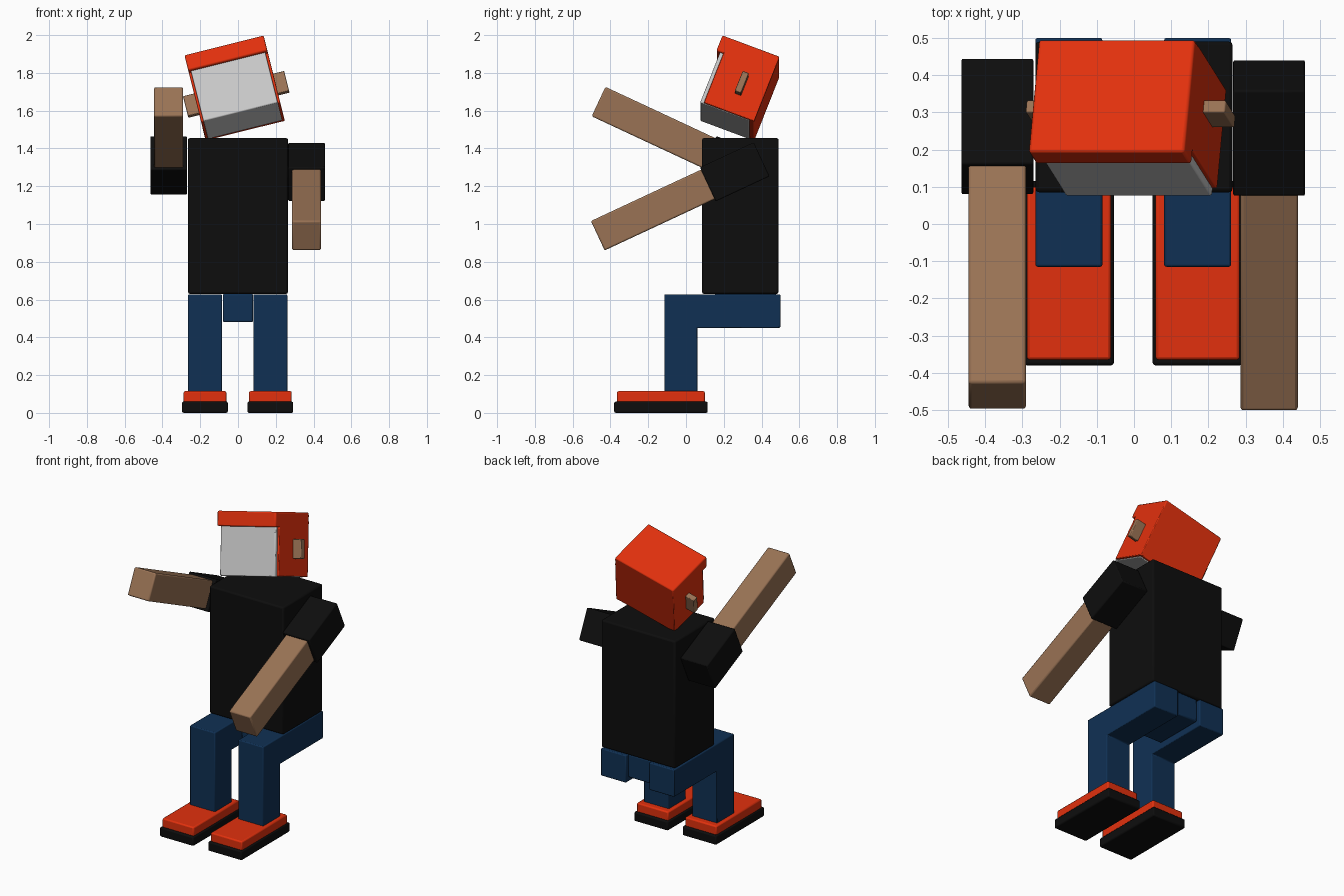
import bpy, bmesh
from math import radians
from mathutils import Matrix, Vector

cube = bpy.data.objects.get("Cube")
if cube:
    bpy.data.objects.remove(cube, do_unlink=True)


def material(name, rgb, rough=0.6):
    m = bpy.data.materials.new(name)
    m.use_nodes = True
    m.diffuse_color = (*rgb, 1)
    bsdf = m.node_tree.nodes["Principled BSDF"]
    bsdf.inputs["Base Color"].default_value = (*rgb, 1)
    bsdf.inputs["Roughness"].default_value = rough
    return m


RED = material("orange_red", (0.76, 0.03, 0.004))
BLACK = material("black", (0.004, 0.004, 0.004))
BLUE = material("denim_blue", (0.005, 0.030, 0.088))
SKIN = material("tan_skin", (0.32, 0.17, 0.09))
GREY = material("light_grey", (0.58, 0.58, 0.58))


def prism(name, profile, x0, x1, mat, bevel=0.008, matrix=None):
    """Extrude a (y, z) profile from x0 to x1 and soften its edges."""
    bm = bmesh.new()
    face = bm.faces.new([bm.verts.new((x0, y, z)) for y, z in profile])
    ext = bmesh.ops.extrude_face_region(bm, geom=[face])
    new = [v for v in ext["geom"] if isinstance(v, bmesh.types.BMVert)]
    bmesh.ops.translate(bm, verts=new, vec=(x1 - x0, 0, 0))
    bmesh.ops.recalc_face_normals(bm, faces=bm.faces)
    me = bpy.data.meshes.new(name)
    bm.to_mesh(me)
    bm.free()
    me.materials.append(mat)
    ob = bpy.data.objects.new(name, me)
    bpy.context.collection.objects.link(ob)
    if matrix is not None:
        ob.matrix_world = matrix
    if bevel:
        mod = ob.modifiers.new("soft_edges", "BEVEL")
        mod.width = bevel
        mod.segments = 2
    return ob


def box(name, x, y, z, mat, bevel=0.008, matrix=None):
    profile = [(y[0], z[0]), (y[1], z[0]), (y[1], z[1]), (y[0], z[1])]
    return prism(name, profile, x[0], x[1], mat, bevel, matrix)


# Torso and hips
box("torso", (-0.265, 0.265), (0.085, 0.49), (0.63, 1.455), BLACK, 0.01)
box("hips", (-0.08, 0.08), (0.15, 0.48), (0.48, 0.63), BLUE)

# Bent legs and shoes
LEG = [(-0.115, 0.10), (0.06, 0.10), (0.06, 0.45), (0.50, 0.45),
       (0.50, 0.627), (-0.115, 0.627)]
for side, cx in (("left", 0.171), ("right", -0.175)):
    prism(side + "_leg", LEG, cx - 0.09, cx + 0.09, BLUE, 0.006)
    box(side + "_shoe", (cx - 0.113, cx + 0.113), (-0.365, 0.10), (0.05, 0.115), RED)
    box(side + "_sole", (cx - 0.121, cx + 0.121), (-0.38, 0.115), (0, 0.06), BLACK)

# Arms: sleeve and forearm share a tilted axis, with the hand toward -y
for side, x, y, z, tilt in (("left", 0.363, 0.258, 1.276, 25),
                            ("right", -0.367, 0.262, 1.31, -25)):
    m = Matrix.Translation((x, y, z)) @ Matrix.Rotation(radians(tilt), 4, "X")
    box(side + "_sleeve", (-0.097, 0.097), (-0.157, 0.157), (-0.099, 0.099), BLACK, 0.006, m)
    box(side + "_forearm", (-0.077, 0.077), (-0.80, 0), (-0.086, 0.086), SKIN, 0.008, m)

# Head, rolled sideways and looking up; local origin at the hood's top front edge
ROLL = Matrix.Rotation(radians(-14), 4, "Y") @ Matrix.Rotation(radians(-21), 4, "X")
W, D, H = 0.216, 0.325, 0.378
HEAD = Matrix.Translation(Vector((0.135, 0.193, 2.0)) - ROLL @ Vector((W, 0, 0))) @ ROLL
box("face", (-0.203, 0.203), (0.02, 0.30), (-H - 0.004, -0.05), GREY, 0.006, HEAD)
box("hood_top", (-W, W), (0, D), (-0.09, 0), RED, 0.008, HEAD)
box("hood_back", (-W, W), (0.295, D), (-H, -0.01), RED, 0.006, HEAD)
for side, s in (("left", 1), ("right", -1)):
    xs = sorted((s * 0.195, s * W))
    box(side + "_hood_side", xs, (0.04, D), (-H, -0.05), RED, 0.004, HEAD)
    xs = sorted((s * 0.20, s * (W + 0.06)))
    box(side + "_ear", xs, (0.175, 0.21), (-0.273, -0.157), SKIN, 0.004, HEAD)

# Smooth the bevels while keeping the flat sides crisp
bpy.context.view_layer.update()
bpy.ops.object.select_all(action="DESELECT")
for ob in bpy.context.scene.objects:
    if ob.type == "MESH":
        ob.select_set(True)
        bpy.context.view_layer.objects.active = ob
bpy.ops.object.shade_smooth_by_angle(angle=radians(35))
